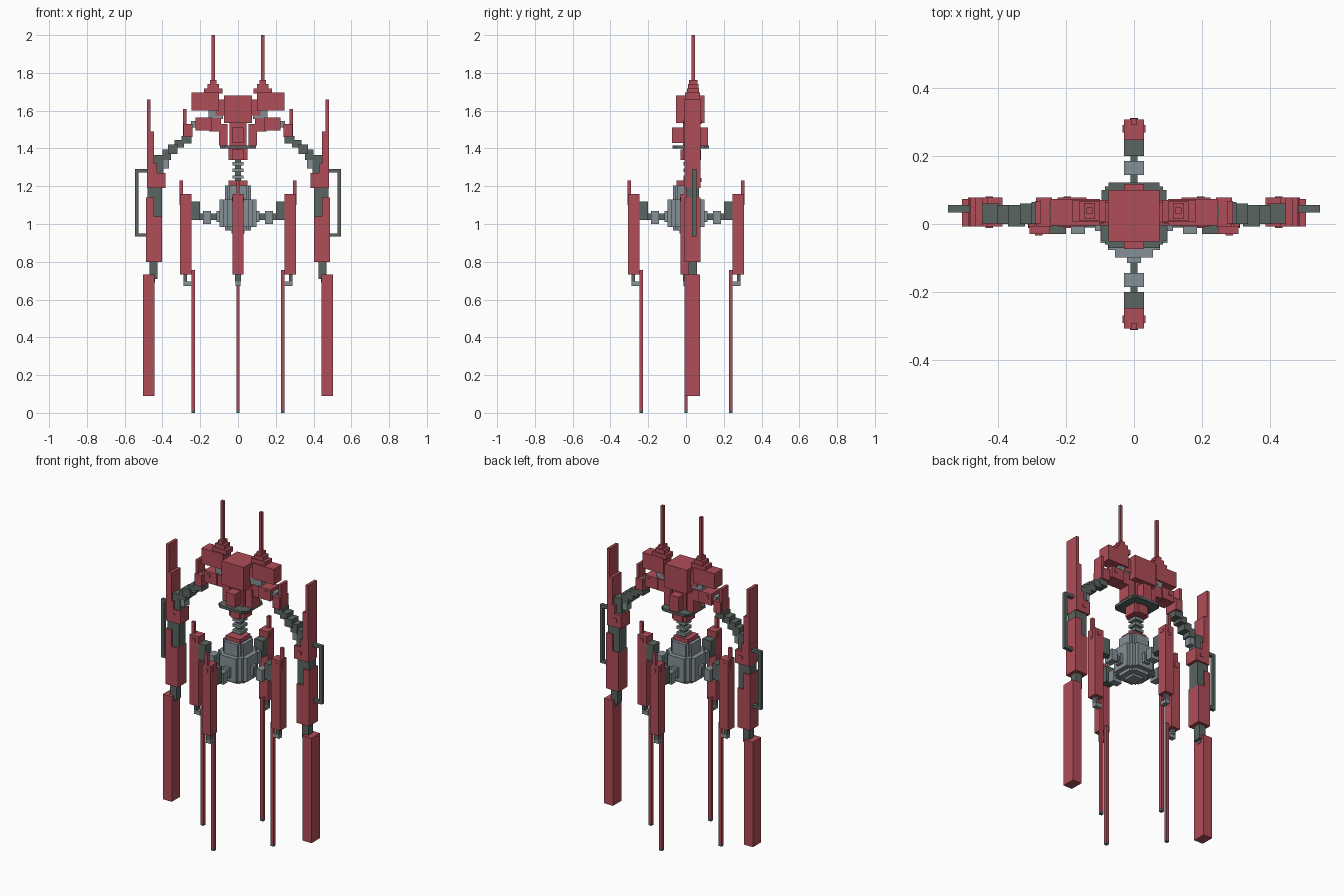
import bpy, bmesh, math
from mathutils import Matrix, Vector

cube = bpy.data.objects.get("Cube")
if cube:
    bpy.data.objects.remove(cube, do_unlink=True)


def make_mat(name, rgb):
    m = bpy.data.materials.new(name)
    m.use_nodes = True
    m.diffuse_color = (*rgb, 1)
    m.node_tree.nodes["Principled BSDF"].inputs["Base Color"].default_value = (*rgb, 1)
    return m


RED = make_mat("dusty red", (0.43, 0.075, 0.095))
DARK = make_mat("dark green grey", (0.10, 0.13, 0.118))
GREY = make_mat("steel grey", (0.235, 0.285, 0.305))


def part(name, mat, boxes, xf=Matrix()):
    """One object made of boxes given as (x0, x1, y0, y1, z0, z1)."""
    bm = bmesh.new()
    for x0, x1, y0, y1, z0, z1 in boxes:
        m = Matrix.Translation(((x0 + x1) / 2, (y0 + y1) / 2, (z0 + z1) / 2)) @ \
            Matrix.Diagonal((x1 - x0, y1 - y0, z1 - z0, 1))
        bmesh.ops.create_cube(bm, size=1, matrix=xf @ m)
    bmesh.ops.recalc_face_normals(bm, faces=bm.faces)
    me = bpy.data.meshes.new(name)
    bm.to_mesh(me)
    bm.free()
    me.materials.append(mat)
    ob = bpy.data.objects.new(name, me)
    bpy.context.collection.objects.link(ob)
    return ob


def cross(a, b, z0, z1, cy=0.0):
    """Blocky octagon: two crossed boxes and a square core."""
    c = (a + b) / 2
    return [(-a, a, cy - b, cy + b, z0, z1), (-b, b, cy - a, cy + a, z0, z1),
            (-c, c, cy - c, cy + c, z0, z1)]


# Lower hub with stepped underside and column
part("hub", GREY, cross(0.098, 0.055, 0.985, 1.13))
part("hub_underside", GREY, cross(0.07, 0.045, 0.965, 0.99) + [(-0.035, 0.035, -0.035, 0.035, 0.95, 0.97)])
part("hub_column", GREY, cross(0.07, 0.045, 1.12, 1.205))
part("hub_cap", RED, [(-0.05, 0.05, -0.05, 0.05, 1.20, 1.23)])

# Segmented neck
part("neck_post", DARK, [(-0.016, 0.016, 0.004, 0.036, 1.22, 1.36)])
part("neck_discs", GREY, [(-0.03, 0.03, -0.012, 0.048, z, z + 0.018) for z in (1.24, 1.275, 1.31)])

# Torso, collar and head
Y = 0.025
part("torso", RED, [(-0.05, 0.05, Y - 0.04, Y + 0.04, 1.34, 1.402),
                    (-0.03, 0.03, Y - 0.055, Y + 0.055, 1.34, 1.395),
                    (-0.045, 0.045, Y - 0.04, Y + 0.04, 1.41, 1.54)])
part("collar_plate", DARK, cross(0.096, 0.075, 1.40, 1.416, Y))
part("collar_blocks", RED, [(-0.03, 0.03, Y - 0.099, Y - 0.035, 1.43, 1.51),
                            (-0.03, 0.03, Y + 0.035, Y + 0.092, 1.415, 1.51),
                            (-0.10, -0.055, Y - 0.03, Y + 0.045, 1.415, 1.53),
                            (0.055, 0.10, Y - 0.03, Y + 0.045, 1.415, 1.53)])
part("head", RED, [(-0.075, 0.075, -0.052, 0.099, 1.535, 1.68)])

# Shoulders and long arms, one per side
A, B = -0.008, 0.077
for side, s in (("left", 1), ("right", -1)):
    xf = Matrix.Diagonal((s, 1, 1, 1))

    def p(name, mat, *boxes):
        part(side + "_" + name, mat, boxes, xf)

    p("shoulder_wing", RED, (0.10, 0.245, A + 0.004, B - 0.004, 1.60, 1.695),
      (0.07, 0.12, 0.005, 0.065, 1.575, 1.66))
    p("shoulder_steps", RED, (0.083, 0.18, 0.006, 0.07, 1.69, 1.718),
      (0.10, 0.162, 0.010, 0.066, 1.718, 1.742), (0.115, 0.147, 0.015, 0.061, 1.742, 1.762))
    p("antenna", RED, (0.122, 0.139, 0.030, 0.048, 1.75, 2.0))
    p("shoulder_joint", GREY, (0.08, 0.155, 0.005, 0.062, 1.555, 1.602),
      (0.22, 0.25, 0.01, 0.06, 1.51, 1.545))
    p("collar_wing", RED, (0.09, 0.15, 0.0, 0.07, 1.49, 1.56), (0.14, 0.225, A, B, 1.495, 1.565))
    p("collar_wing_bolt", RED, (0.185, 0.207, A - 0.004, B + 0.004, 1.53, 1.552))
    p("upper_arm_guard", RED, (0.24, 0.288, A, B, 1.46, 1.53), (0.272, 0.29, A + 0.01, B - 0.01, 1.46, 1.61))
    p("upper_arm", DARK, (0.245, 0.30, 0.0, 0.065, 1.425, 1.465), (0.285, 0.335, 0.0, 0.06, 1.405, 1.445),
      (0.32, 0.37, A, 0.055, 1.37, 1.42), (0.355, 0.40, 0.0, 0.055, 1.34, 1.395),
      (0.395, 0.445, 0.002, 0.06, 1.27, 1.365))
    p("elbow_link", GREY, (0.365, 0.412, 0.006, 0.05, 1.295, 1.355))
    p("elbow_block", RED, (0.385, 0.482, A, B, 1.19, 1.27), (0.43, 0.482, A, B, 1.26, 1.32))
    p("elbow_bolt", RED, (0.413, 0.435, A - 0.004, B + 0.004, 1.222, 1.244))
    p("shield_fin", RED, (0.463, 0.481, A, B, 1.26, 1.66), (0.444, 0.464, A, B, 1.26, 1.49))
    p("elbow_hinge", DARK, (0.402, 0.48, 0.002, 0.068, 1.035, 1.195))
    p("forearm", RED, (0.402, 0.487, A, B, 0.80, 1.04), (0.445, 0.487, A, B, 1.035, 1.14))
    p("wrist", DARK, (0.425, 0.468, 0.012, 0.058, 0.71, 0.805), (0.44, 0.46, 0.02, 0.05, 0.69, 0.75))
    p("blade", RED, (0.443, 0.504, A, 0.073, 0.09, 0.733))
    p("side_handle", DARK, (0.526, 0.545, 0.033, 0.055, 0.933, 1.29),
      (0.475, 0.53, 0.033, 0.055, 0.933, 0.951), (0.475, 0.53, 0.033, 0.055, 1.272, 1.29))

# Four hanging legs around the hub
for i, name in enumerate(("left", "back", "right", "front")):
    xf = Matrix.Rotation(i * math.pi / 2, 4, "Z")

    def q(label, mat, *boxes):
        part(name + "_" + label, mat, boxes, xf)

    q("strut", DARK, (0.09, 0.21, -0.010, 0.010, 1.02, 1.055))
    q("strut_collar", GREY, (0.143, 0.185, -0.03, 0.03, 1.0, 1.07), (0.095, 0.115, -0.02, 0.02, 1.01, 1.07))
    q("leg_hip", DARK, (0.20, 0.247, -0.03, 0.03, 1.02, 1.12))
    q("leg_armour", RED, (0.246, 0.307, -0.03, 0.03, 0.733, 1.16))
    q("leg_fin", RED, (0.29, 0.31, -0.009, 0.009, 1.10, 1.23))
    q("leg_bolt", RED, (0.30, 0.311, -0.012, 0.012, 1.115, 1.14),
      (0.268, 0.29, -0.033, 0.033, 1.12, 1.142))
    q("leg_knee", DARK, (0.27, 0.288, -0.016, 0.016, 0.695, 0.74))
    q("leg_bracket", GREY, (0.246, 0.288, -0.014, 0.014, 0.673, 0.696))
    q("leg_spike", RED, (0.228, 0.247, -0.009, 0.009, 0.015, 0.757))
    q("leg_tip", DARK, (0.228, 0.247, -0.009, 0.009, 0.0, 0.015))
